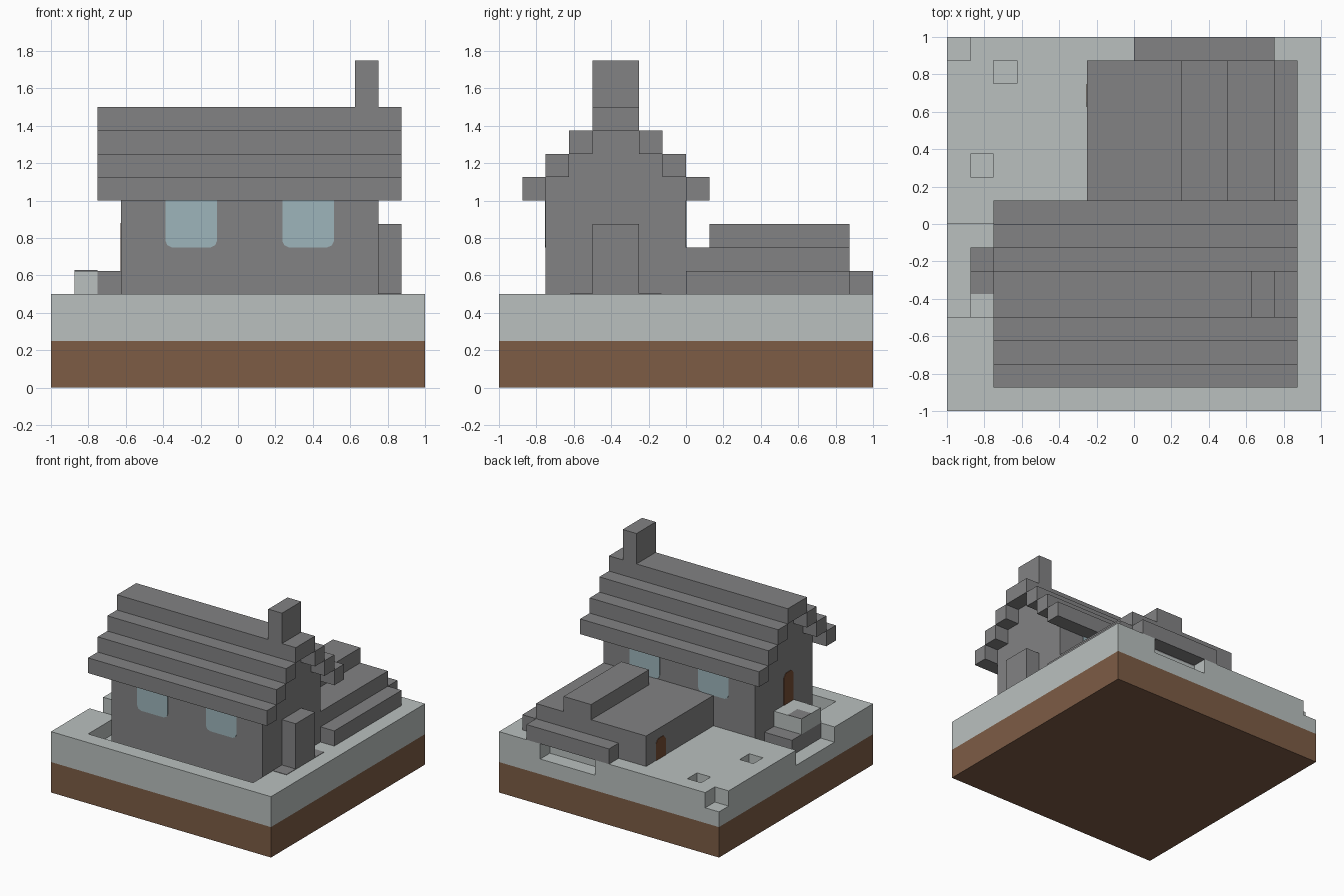
import bpy
import bmesh
from mathutils import Vector

U = 0.125  # one block of the build grid

old = bpy.data.objects.get("Cube")
if old:
    bpy.data.objects.remove(old, do_unlink=True)


def material(name, r, g, b):
    m = bpy.data.materials.new(name)
    m.use_nodes = True
    m.diffuse_color = (r, g, b, 1)
    m.node_tree.nodes["Principled BSDF"].inputs["Base Color"].default_value = (r, g, b, 1)
    return m


STONE = material("pale_stone", 0.49, 0.53, 0.52)
DIRT = material("brown_dirt", 0.205, 0.107, 0.06)
GREY = material("dark_grey", 0.225, 0.225, 0.23)
GLASS = material("blue_glass", 0.34, 0.46, 0.50)
WOOD = material("door_brown", 0.18, 0.075, 0.035)


def finish(name, bm, mat):
    bmesh.ops.recalc_face_normals(bm, faces=bm.faces[:])
    mesh = bpy.data.meshes.new(name)
    bm.to_mesh(mesh)
    bm.free()
    obj = bpy.data.objects.new(name, mesh)
    bpy.context.collection.objects.link(obj)
    if mat:
        mesh.materials.append(mat)
    return obj


def box(name, mat, x, y, z):
    """Box spanning the given (low, high) ranges."""
    bm = bmesh.new()
    bmesh.ops.create_cube(bm, size=1)
    for v in bm.verts:
        v.co = Vector([r[0] if c < 0 else r[1] for c, r in zip(v.co, (x, y, z))])
    return finish(name, bm, mat)


def prism(name, mat, points, offset):
    """Extrude a closed outline by the offset vector."""
    bm = bmesh.new()
    face = bm.faces.new([bm.verts.new(p) for p in points])
    out = bmesh.ops.extrude_face_region(bm, geom=[face])
    moved = [g for g in out["geom"] if isinstance(g, bmesh.types.BMVert)]
    bmesh.ops.translate(bm, verts=moved, vec=offset)
    return finish(name, bm, mat)


def cut(target, x, y, z=(0.375, 0.7)):
    """Carve a box out of the target."""
    cutter = box("cutter", None, x, y, z)
    cutter.hide_render = True
    mod = target.modifiers.new("cut", "BOOLEAN")
    mod.operation, mod.solver, mod.object = "DIFFERENCE", "EXACT", cutter
    bpy.context.view_layer.objects.active = target
    bpy.ops.object.modifier_apply(modifier=mod.name)
    bpy.data.objects.remove(cutter, do_unlink=True)


# Ground: dirt layer with a carved stone layer on top
box("dirt_base", DIRT, (-1, 1), (-1, 1), (0, 0.25))
ground = box("stone_ground", STONE, (-1, 1), (-1, 1), (0.25, 0.5))
cut(ground, (-1.1, -0.875), (0.875, 1.1))        # corner notch
cut(ground, (-0.75, -0.625), (0.75, 0.875))      # small pit
cut(ground, (-0.875, -0.75), (0.25, 0.375))      # small pit
cut(ground, (0.125, 0.625), (0.875, 1.1))        # notch under the rear eave
cut(ground, (-1.1, -0.6), (-0.5, 0))             # entrance hollow
cut(ground, (-0.75, -0.6), (-0.875, -0.45))      # side trench
cut(ground, (-0.75, 0.75), (-0.875, -0.73))      # front trench

# House walls with stepped gables
right_side = [(-0.75, 0.375), (-0.75, 1 + U)]
for i in (1, 2):
    right_side += [(-0.75 + i * U, 1 + i * U), (-0.75 + i * U, 1 + (i + 1) * U)]
outline = right_side + [(-0.75 - y, z) for y, z in reversed(right_side)]
prism("house_walls", GREY, [(-0.625, y, z) for y, z in outline], (1.375, 0, 0))

# Stepped roof, mirrored about the ridge
for i in range(3):
    low = -0.875 + i * U
    z = (1 + i * U, 1 + (i + 1) * U)
    box("roof_step_front", GREY, (-0.75, 0.875), (low, low + U), z)
    box("roof_step_back", GREY, (-0.75, 0.875), (-0.75 - low - U, -0.75 - low), z)
box("roof_ridge", GREY, (-0.75, 0.875), (-0.5, -0.25), (1.375, 1.5))

# Chimney and the stack at its foot
box("chimney", GREY, (0.625, 0.75), (-0.5, -0.25), (1.45, 1.75))
box("chimney_foot", GREY, (0.74, 0.875), (-0.5, -0.25), (0.48, 0.875))
box("foot_patch", GREY, (0.74, 0.875), (-0.62, -0.13), (0.496, 0.503))

# Windows with rounded lower corners
for centre in (-0.25, 0.375):
    for name, y in (("front_window", -0.754), ("back_window", -0.004)):
        half = 0.138
        side = [(half, 1.0), (half, 0.785), (half - 0.01, 0.762), (half - 0.035, 0.75)]
        shape = side + [(-x, z) for x, z in reversed(side)]
        prism(name, GLASS, [(centre + x, y, z) for x, z in shape], (0, 0.008, 0))


# Doors with rounded tops on the right-hand walls
def door(name, wall_x, y_mid, top):
    side = [(0.062, 0.5), (0.062, top - 0.03), (0.035, top)]
    shape = side + [(-y, z) for y, z in reversed(side)]
    prism(name, WOOD, [(wall_x - 0.004, y_mid + y, z) for y, z in shape], (0.008, 0, 0))


door("house_door", -0.625, -0.4375, 0.88)
door("annex_door", -0.25, 0.6875, 0.67)

# Entrance steps
box("step_base", GREY, (-0.875, -0.62), (-0.5, -0.125), (0.37, 0.5))
box("outer_step", STONE, (-0.875, -0.75), (-0.5, -0.25), (0.5, 0.625))
box("inner_step", STONE, (-0.75, -0.62), (-0.5, -0.25), (0.5, 0.625))
box("inner_step_front", GREY, (-0.75, -0.62), (-0.504, -0.498), (0.5, 0.625))
box("outer_step_top", GREY, (-0.875, -0.75), (-0.375, -0.25), (0.62, 0.628))

# Low rear annex with a stepped roof
box("annex_body", GREY, (-0.25, 0.75), (0, 0.875), (0.49, 0.75))
box("annex_ridge", GREY, (0.25, 0.5), (0.125, 0.875), (0.74, 0.875))
box("annex_side_eave", GREY, (0.74, 0.875), (0, 0.875), (0.5, 0.625))
box("annex_rear_eave", GREY, (0, 0.75), (0.87, 1), (0.5, 0.625))
